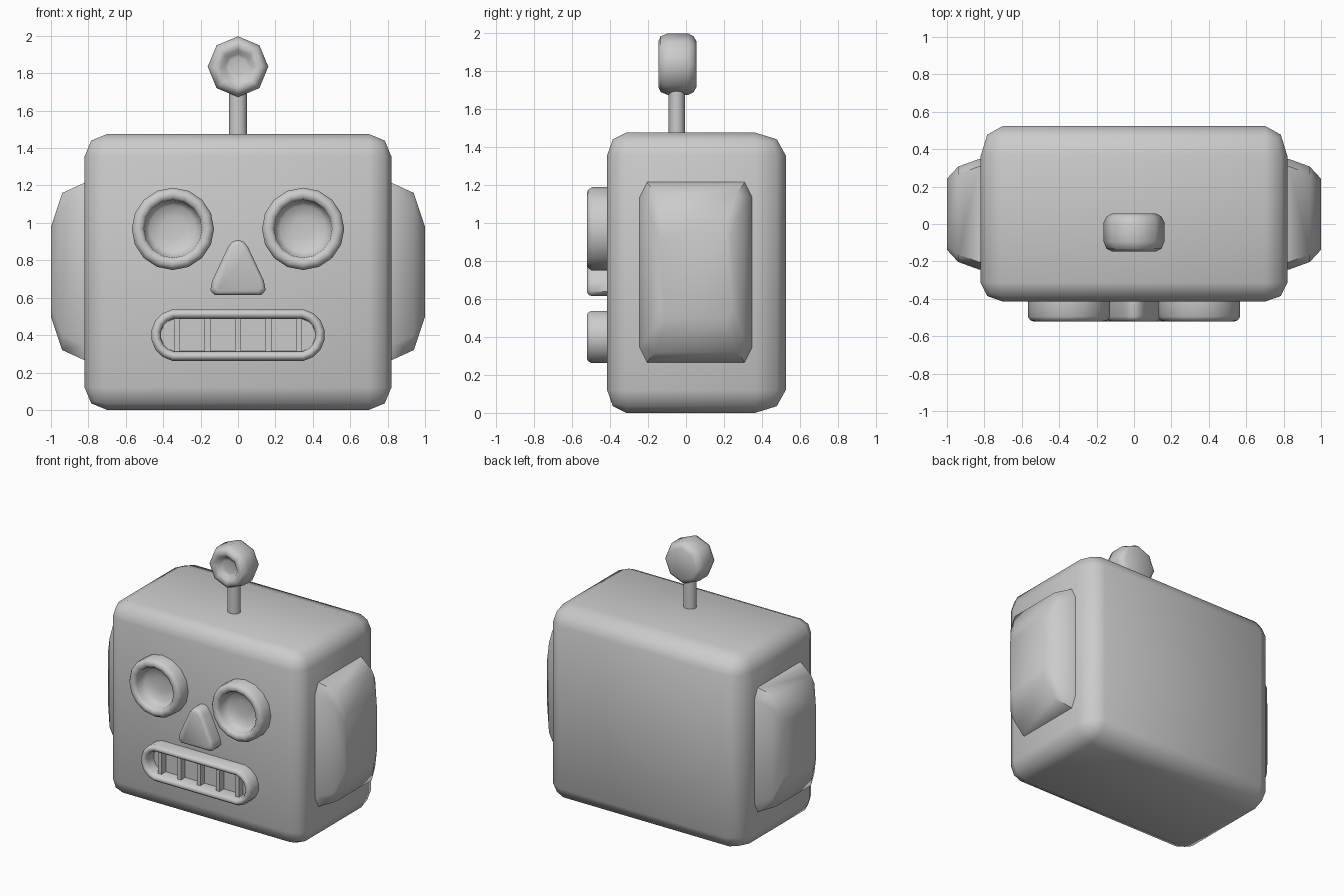
import bpy, bmesh, math

if "Cube" in bpy.data.objects:
    bpy.data.objects.remove(bpy.data.objects["Cube"])


def finish(name, bm, angle=50):
    bmesh.ops.recalc_face_normals(bm, faces=bm.faces)
    mesh = bpy.data.meshes.new(name)
    bm.to_mesh(mesh)
    bm.free()
    ob = bpy.data.objects.new(name, mesh)
    bpy.context.collection.objects.link(ob)
    bpy.ops.object.select_all(action='DESELECT')
    bpy.context.view_layer.objects.active = ob
    ob.select_set(True)
    bpy.ops.object.shade_smooth_by_angle(angle=math.radians(angle))
    return ob


def loft(name, rings, angle=50):
    """Skin a stack of equal-length point rings and cap both ends."""
    bm = bmesh.new()
    vs = [[bm.verts.new(p) for p in ring] for ring in rings]
    n = len(vs[0])
    for a, b in zip(vs, vs[1:]):
        for i in range(n):
            j = (i + 1) % n
            bm.faces.new((a[i], a[j], b[j], b[i]))
    bm.faces.new(vs[0])
    bm.faces.new(vs[-1])
    return finish(name, bm, angle)


def oval(cx, cz, y, r, n=16, w=0.0, start=0.0):
    """Circle facing -y, stretched into a stadium by half-width w."""
    pts = []
    for i in range(n):
        a = 2 * math.pi * (i + start) / n
        x = r * math.cos(a) + math.copysign(w, math.cos(a))
        pts.append((cx + x, y, cz + r * math.sin(a)))
    return pts


def box(name, x0, x1, y0, y1, z0, z1, bevel=0.0, segments=2):
    bm = bmesh.new()
    bmesh.ops.create_cube(bm, size=1)
    for v in bm.verts:
        v.co = (x0 + (v.co.x + .5) * (x1 - x0), y0 + (v.co.y + .5) * (y1 - y0),
                z0 + (v.co.z + .5) * (z1 - z0))
    if bevel:
        bmesh.ops.bevel(bm, geom=bm.edges[:], offset=bevel, segments=segments,
                        profile=0.5, affect='EDGES')
    return finish(name, bm)


# Head, with a tighter rounding at the front than at the back
head = box("head", -0.82, 0.82, -0.415, 0.525, 0.0, 1.475, bevel=0.12)
for v in head.data.vertices:
    if v.co.y > 0:
        v.co.y = 0.525 - (0.525 - v.co.y) * 1.35
    else:
        v.co.y = -0.415 + (v.co.y + 0.415) * 0.85

# Ear pads: (x, half depth, half height, corner cut)
ear_rings = [(0.79, 0.30, 0.485, 0.04), (0.83, 0.295, 0.47, 0.04),
             (0.94, 0.255, 0.42, 0.04), (1.0, 0.19, 0.24, 0.03)]
for s, side in ((-1, "left"), (1, "right")):
    rings = []
    for x, hy, hz, c in ear_rings:
        pts = [(hy, hz - 2 * c), (hy - c, hz), (c - hy, hz), (-hy, hz - 2 * c),
               (-hy, 2 * c - hz), (c - hy, -hz), (hy - c, -hz), (hy, 2 * c - hz)]
        rings.append([(s * x, 0.052 + y, 0.74 + z) for y, z in pts])
    loft(side + "_ear", rings)

    # Eyes: raised rims round a shallow bowl
    eye = [(0.22, -0.40), (0.22, -0.495), (0.205, -0.516), (0.185, -0.522),
           (0.165, -0.516), (0.155, -0.50), (0.15, -0.46), (0.125, -0.435),
           (0.06, -0.423)]
    loft(side + "_eye", [oval(s * 0.348, 0.968, y, r) for r, y in eye])

# Nose: rounded triangle with softened front edge
outline = [(0, 0.91), (0.03, 0.90), (0.055, 0.868), (0.138, 0.69),
           (0.148, 0.64), (0.125, 0.615)]
outline += [(-x, z) for x, z in outline[:0:-1]]
loft("nose", [[(x * k, y, 0.73 + (z - 0.73) * k) for x, z in outline]
              for k, y in ((1, -0.40), (1, -0.495), (0.95, -0.512), (0.84, -0.52))])

# Mouth: stadium rim with a recessed floor
lips = [(0.14, -0.40), (0.14, -0.50), (0.128, -0.517), (0.115, -0.522),
        (0.10, -0.515), (0.09, -0.50), (0.088, -0.425)]
loft("mouth", [oval(0, 0.40, y, r, w=0.325, start=0.5) for r, y in lips])

# Teeth dividers
for i in range(5):
    x = (i - 2) * 0.163
    box("tooth_bar_%d" % (i + 1), x - 0.015, x + 0.015, -0.475, -0.41, 0.30, 0.50)

# Antenna stalk
loft("antenna_stalk", [[(0.048 * math.cos(i * math.pi / 6),
                         -0.048 + 0.043 * math.sin(i * math.pi / 6), z)
                        for i in range(12)] for z in (1.45, 1.72)])

# Antenna knob: eight-sided, dished front, flat back
knob = [(0.05, -0.105), (0.07, -0.11), (0.09, -0.135), (0.12, -0.146),
        (0.147, -0.133), (0.162, -0.095), (0.162, 0.01), (0.147, 0.04),
        (0.12, 0.055)]
loft("antenna_knob", [oval(0, 1.835, y, r, n=8) for r, y in knob])
